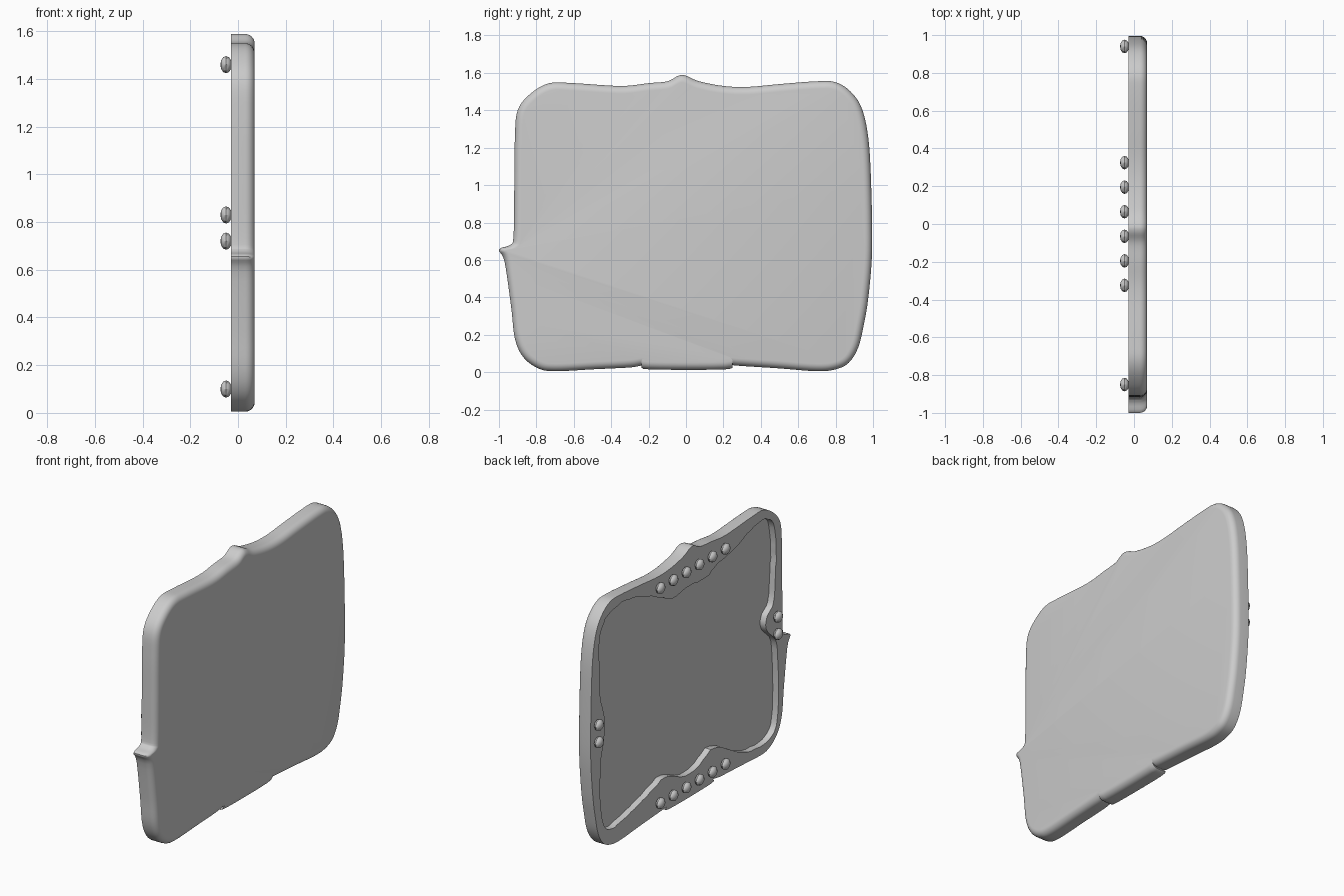
import bpy, bmesh, math, random
from mathutils import Vector, Matrix

random.seed(4)
cube = bpy.data.objects.get("Cube")
if cube:
    bpy.data.objects.remove(cube)

grey = bpy.data.materials.new("plain grey")
grey.use_nodes = True
colour = (0.6, 0.6, 0.6, 1)
grey.diffuse_color = colour
grey.node_tree.nodes["Principled BSDF"].inputs["Base Color"].default_value = colour

BACK, FLOOR, FACE = -0.03, 0.01, 0.07

# Outer silhouette as (y, z), running clockwise from the upper -y corner
OUTLINE = [
    (-.915, 1.25), (-.9, 1.4), (-.83, 1.49), (-.73, 1.545), (-.6, 1.545), (-.35, 1.53),
    (-.2, 1.545), (-.1, 1.555), (-.04, 1.585), (0, 1.585), (.07, 1.555), (.2, 1.53),
    (.33, 1.525), (.5, 1.54), (.7, 1.555), (.8, 1.55), (.88, 1.5), (.94, 1.41),
    (.975, 1.25), (.99, 1), (.995, .65), (.975, .4), (.95, .25), (.92, .13),
    (.87, .05), (.8, .015), (.7, .005), (.5, .02), (.27, .035), (.24, .04),
    (.21, .015), (-.2, .015), (-.23, .035), (-.3, .025), (-.5, .015), (-.7, .005),
    (-.79, .02), (-.87, .08), (-.915, .18), (-.935, .35), (-.97, .59), (-1, .655),
    (-.94, .68), (-.922, .73), (-.918, 1)]

# Edge of the recess in the back, with the same winding
RECESS = [
    (-.86, 1.27), (-.83, 1.42), (-.75, 1.48), (-.6, 1.465), (-.45, 1.41), (-.28, 1.38),
    (-.15, 1.335), (0, 1.35), (.18, 1.33), (.3, 1.385), (.48, 1.46), (.65, 1.5),
    (.8, 1.48), (.88, 1.42), (.91, 1.3), (.9, 1), (.86, .85), (.86, .72), (.9, .5),
    (.88, .2), (.8, .11), (.7, .12), (.55, .15), (.4, .19), (.25, .23), (.05, .16),
    (-.1, .18), (-.25, .23), (-.48, .11), (-.65, .065), (-.8, .075), (-.87, .17),
    (-.88, .42), (-.86, .66), (-.77, .76), (-.76, .85), (-.83, .92), (-.85, 1.1)]


def smooth_loop(points, steps, jitter=0):
    """Closed Catmull-Rom curve through the points, optionally roughened."""
    pts = [Vector(p) for p in points]
    result = []
    for i in range(len(pts)):
        a, b, c, d = (pts[(i + k) % len(pts)] for k in (-1, 0, 1, 2))
        for s in range(steps):
            t = s / steps
            p = b + (c - a) * t / 2 + (a - b * 2.5 + c * 2 - d / 2) * t * t \
                + (b * 1.5 - c * 1.5 + d / 2 - a / 2) * t ** 3
            rough = Vector((random.uniform(-1, 1), random.uniform(-1, 1)))
            result.append(p + rough * jitter)
    return result


def inset(loop, amount, reach=8):
    """Move a loop inward along broadly averaged normals."""
    n = len(loop)
    moved = []
    for i, p in enumerate(loop):
        along = (loop[(i + reach) % n] - loop[i - reach]).normalized()
        moved.append(p + Vector((along.y, -along.x)) * amount)
    return moved


def ring(bm, loop, x):
    return [bm.verts.new((x, p.x, p.y)) for p in loop]


def bridge(bm, first, second):
    n = len(first)
    for i in range(n):
        j = (i + 1) % n
        bm.faces.new((first[i], first[j], second[j], second[i]))


def finish(name, bm, angle):
    bmesh.ops.recalc_face_normals(bm, faces=bm.faces[:])
    mesh = bpy.data.meshes.new(name)
    bm.to_mesh(mesh)
    bm.free()
    mesh.materials.append(grey)
    obj = bpy.data.objects.new(name, mesh)
    bpy.context.collection.objects.link(obj)
    bpy.ops.object.select_all(action="DESELECT")
    obj.select_set(True)
    bpy.context.view_layer.objects.active = obj
    bpy.ops.object.shade_smooth_by_angle(angle=math.radians(angle))
    return obj


# Slab: straight sides, rounded rim around the smooth face
bm = bmesh.new()
outline = smooth_loop(OUTLINE, 5)
rim = ring(bm, outline, BACK)
previous = rim
radius = 0.04
for k in range(7):
    turn = math.radians(15 * k)
    loop = inset(outline, radius * (1 - math.cos(turn)))
    current = ring(bm, loop, FACE - radius + radius * math.sin(turn))
    bridge(bm, previous, current)
    previous = current
bm.faces.new(previous)

# Recess with a rough edge, leaving a raised border on the back
recess = smooth_loop(RECESS, 4, jitter=0.004)
edge = ring(bm, recess, BACK)
floor = ring(bm, recess, FLOOR)
bridge(bm, edge, floor)
bm.faces.new(floor)
border = [bm.edges.get((r[i - 1], r[i])) for r in (rim, edge) for i in range(len(r))]
bmesh.ops.triangle_fill(bm, use_beauty=True, edges=border, normal=(-1, 0, 0))
finish("slab", bm, 35)


# Rivets: faceted domes on the border
def rivet(name, y, z):
    bm = bmesh.new()
    bmesh.ops.create_uvsphere(bm, u_segments=8, v_segments=6, radius=1)
    place = Matrix.Translation((-0.05, y, z)) @ Matrix.Rotation(math.pi / 2, 4, "Y")
    size = Matrix.Diagonal((0.036, 0.036, 0.024, 1))
    bmesh.ops.transform(bm, matrix=place @ size, verts=bm.verts[:])
    finish(name, bm, 40)


for row, z in (("bottom", 0.1), ("top", 1.46)):
    for i in range(6):
        rivet(f"{row}_rivet_{i + 1}", 0.13 * (i - 2.5), z)
for side, y in (("front", -0.85), ("rear", 0.94)):
    for i, z in enumerate((0.72, 0.83)):
        rivet(f"{side}_rivet_{i + 1}", y, z)
